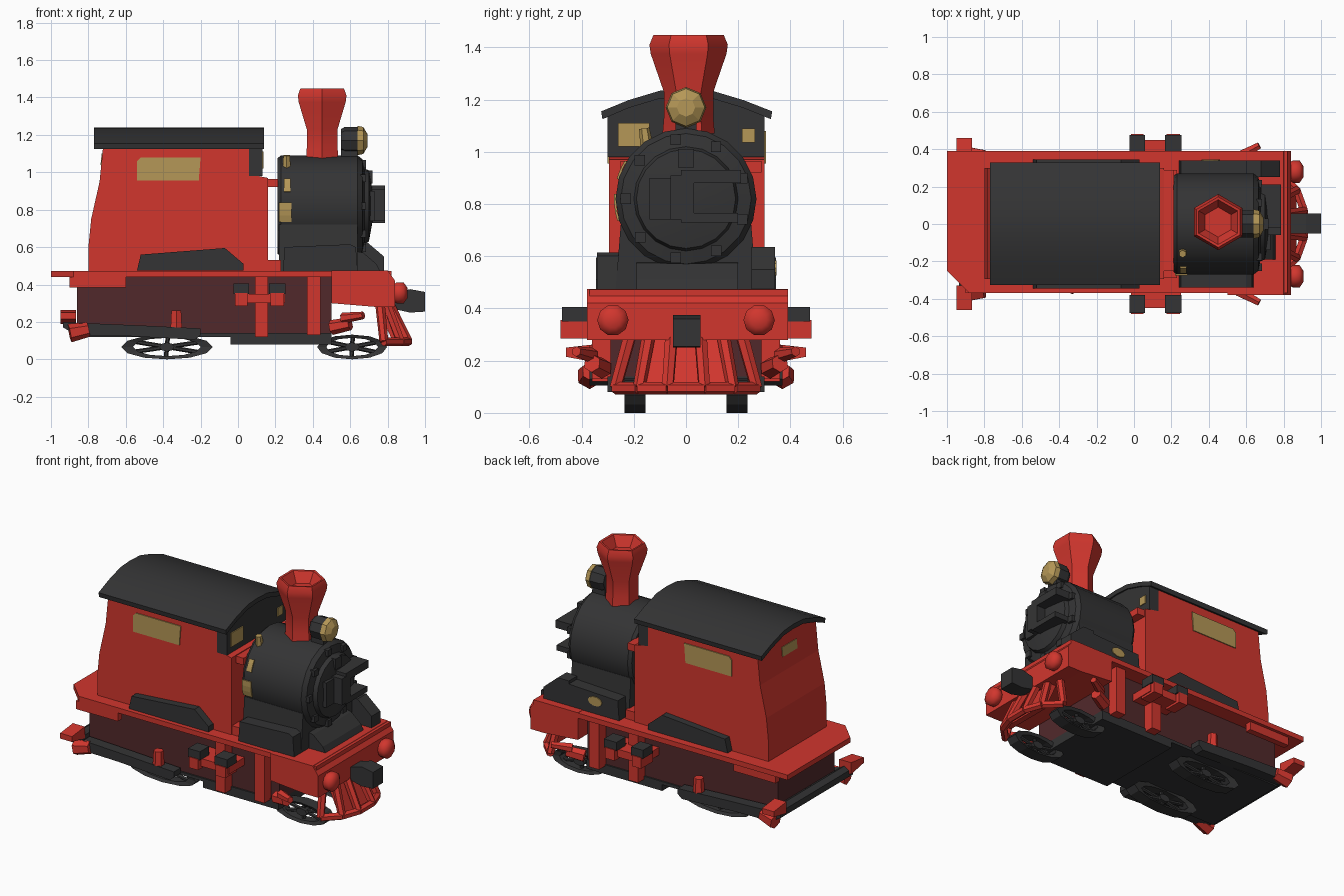
import bpy, bmesh, math
from mathutils import Vector

def mat(name, c):
    m = bpy.data.materials.new(name)
    m.diffuse_color = (*c, 1)
    return m

RED = mat("red paint", (0.64, 0.037, 0.027))
DARK = mat("dark iron", (0.034, 0.034, 0.035))
GOLD = mat("brass", (0.46, 0.31, 0.095))
MAROON = mat("maroon", (0.083, 0.022, 0.024))

def finish(name, bm, m, smooth=None):
    bmesh.ops.recalc_face_normals(bm, faces=bm.faces[:])
    me = bpy.data.meshes.new(name)
    bm.to_mesh(me)
    bm.free()
    me.materials.append(m)
    ob = bpy.data.objects.new(name, me)
    bpy.context.collection.objects.link(ob)
    if smooth:
        bpy.context.view_layer.objects.active = ob
        ob.select_set(True)
        bpy.ops.object.shade_smooth_by_angle(angle=math.radians(smooth))
        ob.select_set(False)
    return ob

# place profile coords (u, v) and depth d on the chosen axis
PLACE = {'x': lambda u, v, d: (d, u, v), 'y': lambda u, v, d: (u, d, v), 'z': lambda u, v, d: (u, v, d)}

def prism(name, pts, axis, d0, d1, m, smooth=None):
    bm = bmesh.new()
    a = [bm.verts.new(PLACE[axis](u, v, d0)) for u, v in pts]
    b = [bm.verts.new(PLACE[axis](u, v, d1)) for u, v in pts]
    bm.faces.new(a)
    bm.faces.new(b)
    for i in range(len(pts)):
        j = (i + 1) % len(pts)
        bm.faces.new((a[i], a[j], b[j], b[i]))
    return finish(name, bm, m, smooth)

def box(name, x0, x1, y0, y1, z0, z1, m):
    return prism(name, [(x0, z0), (x1, z0), (x1, z1), (x0, z1)], 'y', y0, y1, m)

def lathe(name, prof, n, axis, c, m, smooth=None, squash=1, ring=False, turn=0):
    """Revolve (radius, depth) points about an axis; ring closes the profile."""
    bm = bmesh.new()
    rows = []
    for r, d in prof:
        rows.append([bm.verts.new(Vector(c) + Vector(PLACE[axis](
            r * math.cos(turn + math.tau * i / n), squash * r * math.sin(turn + math.tau * i / n), d)))
            for i in range(n)])
    for k in range(len(rows) if ring else len(rows) - 1):
        p, q = rows[k], rows[(k + 1) % len(rows)]
        for i in range(n):
            j = (i + 1) % n
            bm.faces.new((p[i], p[j], q[j], q[i]))
    if not ring:
        bm.faces.new(rows[0])
        bm.faces.new(rows[-1])
    return finish(name, bm, m, smooth)

def bar(name, p, q, r0, r1, m, n=6):
    p, q = Vector(p), Vector(q)
    bm = bmesh.new()
    bmesh.ops.create_cone(bm, cap_ends=True, segments=n, radius1=r0, radius2=r1, depth=(q - p).length)
    rot = (q - p).to_track_quat('Z', 'Y').to_matrix().to_4x4()
    rot.translation = (p + q) / 2
    bm.transform(rot)
    return finish(name, bm, m)

# running plate and front frame
prism("running_plate", [(-1, -0.25), (-0.88, -0.37), (0.82, -0.37), (0.82, 0.39), (-1, 0.39)], 'z', 0.44, 0.473, RED)
prism("front_frame", [(0.5, 0.30), (0.74, 0.28), (0.84, 0.28), (0.84, 0.42), (0.80, 0.475), (0.5, 0.475)],
      'y', -0.38, 0.39, RED)

# underframe
box("rear_underframe", -0.86, -0.04, -0.29, 0.29, 0.14, 0.44, MAROON)
box("rear_floor", -0.87, -0.04, -0.30, 0.30, 0.12, 0.14, DARK)
box("front_underframe", -0.04, 0.5, -0.29, 0.29, 0.14, 0.44, MAROON)
box("front_floor", -0.04, 0.5, -0.30, 0.30, 0.08, 0.14, DARK)

# cab
prism("cab", [(-0.80, 0.47), (-0.80, 0.6), (-0.785, 0.75), (-0.74, 0.95), (-0.72, 1.15), (0.06, 1.15),
              (0.06, 0.99), (0.16, 0.97), (0.16, 0.47)], 'y', -0.295, 0.3, RED)
gable = [(-0.3, 1.14), (0.3, 1.14), (0.22, 1.18), (0.1, 1.215), (0, 1.22), (-0.1, 1.215), (-0.22, 1.18)]
prism("cab_gable", gable, 'x', -0.72, 0.06, RED)
prism("cab_front_wall", [(-0.3, 0.98), (0.3, 0.98)] + gable[1:] + gable[:1], 'x', 0.06, 0.13, DARK)
top = [(-0.325, 1.155), (-0.22, 1.198), (-0.1, 1.234), (0, 1.24), (0.1, 1.234), (0.22, 1.198), (0.33, 1.155)]
prism("roof", top + [(0.325, 1.125)] + [(y, z - 0.03) for y, z in top[-2:0:-1]] + [(-0.32, 1.125)],
      'x', -0.77, 0.14, DARK, 25)
box("cab_ledge", 0.16, 0.215, -0.25, 0.29, 0.92, 0.965, RED)
box("cab_sill", 0.16, 0.23, -0.29, 0.29, 0.47, 0.53, RED)

# windows
win = [(-0.54, 0.955), (-0.21, 0.955), (-0.20, 1.08), (-0.52, 1.08), (-0.54, 1.06)]
prism("right_window", win, 'y', -0.301, -0.294, GOLD)
prism("left_window", win, 'y', 0.299, 0.306, GOLD)
box("front_window_a", 0.129, 0.136, -0.26, -0.14, 1.02, 1.11, GOLD)
box("front_window_b", 0.129, 0.136, 0.215, 0.265, 1.035, 1.09, GOLD)
prism("rear_window", [(-0.735, 1.04), (-0.728, 1.04), (-0.722, 1.10), (-0.729, 1.10)], 'y', -0.09, 0.06, GOLD)

# boiler, smokebox door and saddle
lathe("boiler", [(0.255, 0.21), (0.27, 0.23), (0.27, 0.64), (0.25, 0.665), (0.2, 0.675), (0.19, 0.70), (0.08, 0.72)],
      20, 'x', (0, 0, 0.82), DARK, 35)
prism("boiler_saddle", [(-0.27, 0.47), (0.27, 0.47), (0.25, 0.72), (-0.25, 0.72)], 'x', 0.22, 0.64, DARK)
prism("saddle_foot", [(0.62, 0.47), (0.76, 0.47), (0.74, 0.51), (0.67, 0.57), (0.62, 0.58)], 'y', -0.19, 0.2, DARK)
box("door_handle_top", 0.68, 0.785, -0.02, 0.21, 0.88, 0.93, DARK)
box("door_handle_bottom", 0.68, 0.785, -0.02, 0.2, 0.73, 0.765, DARK)
box("door_handle_post", 0.68, 0.785, -0.06, 0.03, 0.74, 0.91, DARK)
box("door_plate", 0.68, 0.73, -0.14, 0.03, 0.74, 0.9, DARK)
box("door_latch", 0.66, 0.72, -0.03, 0.03, 0.94, 1.01, DARK)
for i in range(9):
    a = math.tau * i / 9 + 0.35
    y, z = 0.23 * math.cos(a), 0.82 + 0.23 * math.sin(a)
    box("door_clamp", 0.655, 0.685, y - 0.02, y + 0.02, z - 0.02, z + 0.02, DARK)

# brass patches on the boiler
def boiler_patch(name, x0, x1, a0, a1):
    arc = [math.radians(a0 + (a1 - a0) * i / 3) for i in range(4)]
    pts = [(r * math.cos(a), 0.82 + r * math.sin(a)) for r, s in ((0.268, 1), (0.276, -1)) for a in arc[::s]]
    prism(name, pts, 'x', x0, x1, GOLD)
boiler_patch("brass_plate", 0.22, 0.285, 176, 198)
boiler_patch("brass_fitting", 0.245, 0.28, 148, 164)
bar("brass_whistle", (0.26, -0.15, 1.02), (0.26, -0.16, 1.09), 0.025, 0.02, GOLD)
lathe("left_tank_badge", [(0.05, 0.338), (0.05, 0.346)], 10, 'y', (0.41, 0, 0.555), GOLD, squash=0.6)

# side tanks and cab side steps, both sides
tank = [(0.24, 0.47), (0.64, 0.47), (0.63, 0.60), (0.60, 0.615), (0.25, 0.60)]
step = [(-0.54, 0.475), (0.03, 0.475), (0.03, 0.51), (-0.07, 0.595), (-0.52, 0.56)]
for s, side in ((-1, "right"), (1, "left")):
    prism(side + "_side_tank", tank, 'y', s * 0.2, s * 0.34, DARK)
    prism(side + "_side_panel", step, 'y', s * 0.29, s * 0.345, DARK)
prism("left_tank_front", [(0.6, 0.47), (0.78, 0.47), (0.78, 0.55), (0.68, 0.635), (0.6, 0.635)],
      'y', 0.25, 0.34, DARK)

# chimney, hollow at the top
lathe("chimney", [(0.1, 1.07), (0.095, 1.13), (0.095, 1.23), (0.145, 1.375), (0.15, 1.41), (0.135, 1.447),
                  (0.12, 1.445), (0.08, 1.38)], 6, 'z', (0.45, 0.01, 0), RED, 45, turn=math.pi / 6)

# headlight
lathe("headlight_case", [(0.06, 0.55), (0.072, 0.57), (0.072, 0.655)], 8, 'x', (0, 0, 1.17), DARK)
lathe("headlight_lens", [(0.078, 0.64), (0.072, 0.67), (0.035, 0.692)], 8, 'x', (0, 0, 1.17), GOLD)
box("headlight_bracket", 0.55, 0.64, -0.04, 0.04, 1.04, 1.12, DARK)

# buffers and coupling
for y in (-0.28, 0.28):
    lathe("buffer", [(0.04, 0.82), (0.06, 0.85), (0.06, 0.885), (0.03, 0.905)], 10, 'x', (0, y, 0.355), RED, 60)
prism("coupling", [(0.83, 0.27), (0.92, 0.25), (1.0, 0.255), (1.0, 0.36), (0.92, 0.375), (0.83, 0.35)],
      'y', -0.05, 0.055, DARK)

# cowcatcher
curve = [(0.78, -0.27), (0.87, -0.18), (0.91, -0.07), (0.91, 0.07), (0.87, 0.18), (0.78, 0.27)]
for (x0, y0), (x1, y1) in zip(curve, curve[1:]):
    bar("cowcatcher_rail", (x0, y0, 0.094), (x1, y1, 0.094), 0.024, 0.024, RED)
for x, y in curve:
    bar("cowcatcher_bar", (0.76 + (x - 0.78) * 0.4, y * 0.8, 0.29), (x, y, 0.095), 0.026, 0.024, RED)
prism("cowcatcher_plate", [(0.74, 0.29), (0.78, 0.29), (0.87, 0.09), (0.83, 0.09)], 'y', -0.16, 0.16, RED)

# wheels: flattened spoked hoops
for x, a in ((-0.38, 0.245), (0.61, 0.187)):
    for s in (-1, 1):
        y, zc, b = s * 0.195, 0.066, 0.066
        lathe("wheel_rim", [(a, -0.04), (a, 0.04), (a * 0.74, 0.03), (a * 0.74, -0.03)], 12, 'y', (x, y, zc), DARK,
              squash=b / a, ring=True)
        for k in range(3):
            t = math.pi * k / 3 + 0.5
            dx, dz = 0.85 * a * math.cos(t), 0.85 * b * math.sin(t)
            bar("wheel_spoke", (x - dx, y, zc - dz), (x + dx, y, zc + dz), 0.012, 0.012, DARK)
        lathe("wheel_hub", [(0.04, -0.03), (0.04, 0.03)], 8, 'y', (x, y, zc), DARK, squash=0.6)

# side gear, mirrored
rod = [(-0.87, 0.13), (-0.6, 0.125), (-0.23, 0.105), (-0.2, 0.13), (-0.2, 0.165), (-0.5, 0.18), (-0.85, 0.195)]
for s in (-1, 1):
    prism("side_rod", rod, 'y', s * 0.30, s * 0.37, DARK)
    bar("rear_cap", (-0.90, s * 0.37, 0.14), (-0.80, s * 0.36, 0.16), 0.05, 0.04, RED)
    prism("rear_horn", [(s * 0.33, 0.19), (s * 0.46, 0.215), (s * 0.46, 0.25), (s * 0.33, 0.265)], 'x', -0.95, -0.865, RED)
    bar("rod_stud", (-0.33, s * 0.34, 0.17), (-0.33, s * 0.34, 0.26), 0.035, 0.03, RED)
    box("side_cylinder", -0.01, 0.25, s * 0.29, s * 0.45, 0.30, 0.35, RED)
    for x0, x1 in ((-0.025, 0.06), (0.165, 0.255)):
        box("cylinder_cap", x0, x1, s * 0.38, s * 0.475, 0.35, 0.405, DARK)
        box("cylinder_foot", x0 + 0.01, x1 - 0.01, s * 0.36, s * 0.48, 0.285, 0.355, RED)
    box("frame_post", 0.09, 0.16, s * 0.28, s * 0.36, 0.12, 0.45, RED)
    box("front_post", 0.37, 0.44, s * 0.28, s * 0.36, 0.13, 0.45, RED)
    bar("front_step", (0.50, s * 0.32, 0.17), (0.60, s * 0.36, 0.19), 0.04, 0.035, RED)
    bar("front_step_tip", (0.56, s * 0.36, 0.22), (0.67, s * 0.42, 0.235), 0.03, 0.02, RED)
    box("lower_rail", -0.9, -0.6, s * 0.33, s * 0.37, 0.385, 0.44, RED)
bar("rear_crossbar", (-0.90, -0.37, 0.19), (-0.90, 0.37, 0.19), 0.04, 0.04, DARK)
